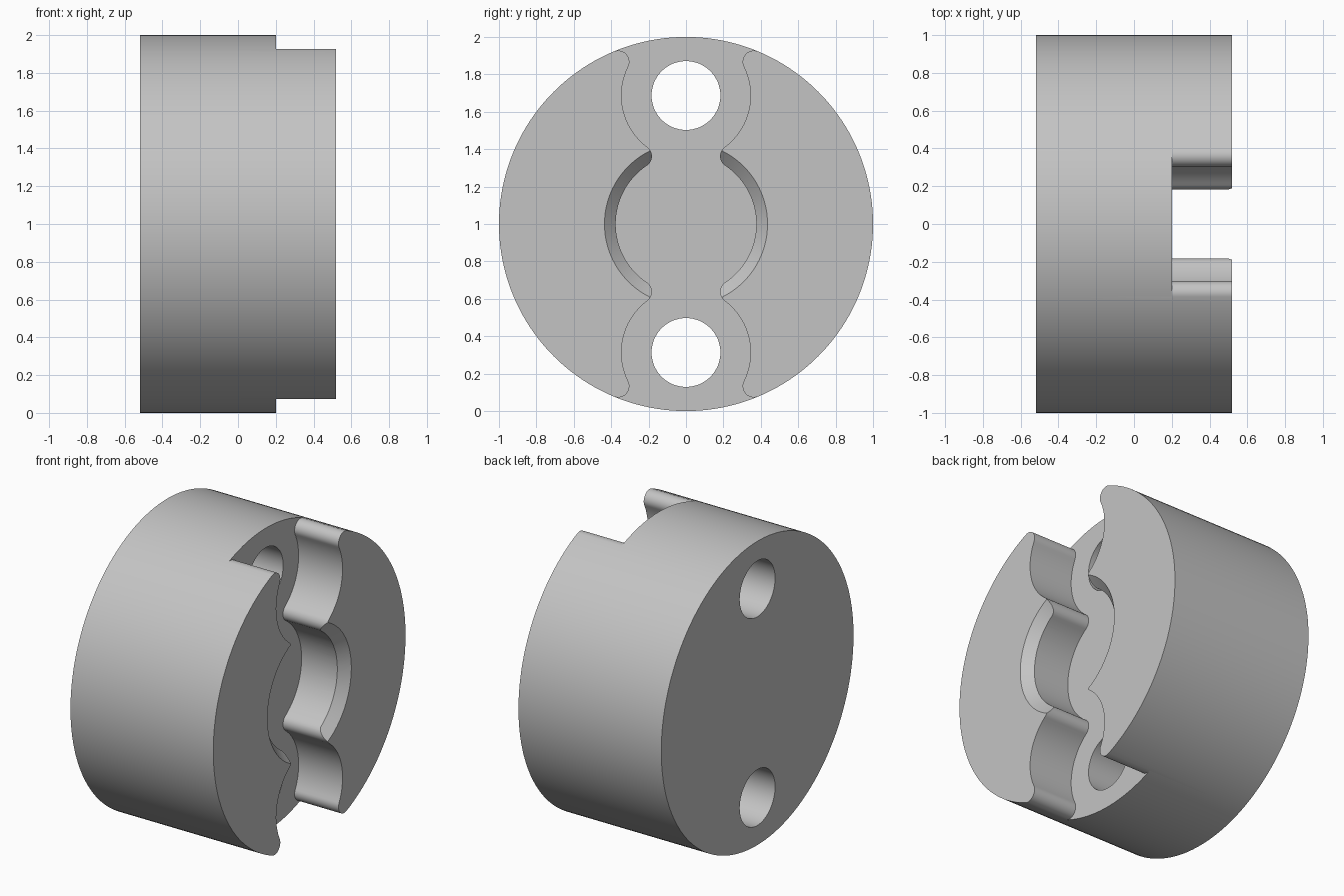
import bpy, bmesh, math
from mathutils import Matrix

if "Cube" in bpy.data.objects:
    bpy.data.objects.remove(bpy.data.objects["Cube"])

X0, X_FLOOR, X1 = -0.52, 0.20, 0.52      # back face, slot floor, jaw face
HOLE_Z, HOLE_R = 0.687, 0.184            # bolt holes, offset from the axis
RELIEF_R, BORE_R, FILLET = 0.345, 0.376, 0.06


def arc(cy, cz, r, a0, a1, n):
    return [(cy + r * math.cos(a0 + (a1 - a0) * i / n),
             cz + r * math.sin(a0 + (a1 - a0) * i / n)) for i in range(n + 1)]


def meet(r_axis, r_hole):
    """Point at given distances from the axis and from the bolt hole centre."""
    z = (r_axis ** 2 - r_hole ** 2 + HOLE_Z ** 2) / (2 * HOLE_Z)
    return math.sqrt(r_axis ** 2 - z ** 2), z


def link(name, bm):
    mesh = bpy.data.meshes.new(name)
    bmesh.ops.recalc_face_normals(bm, faces=bm.faces)
    bm.to_mesh(mesh)
    bm.free()
    ob = bpy.data.objects.new(name, mesh)
    bpy.context.collection.objects.link(ob)
    return ob


def cone_x(name, xa, xb, ra, rb, z, n):
    bm = bmesh.new()
    m = Matrix.Translation(((xa + xb) / 2, 0, z)) @ Matrix.Rotation(math.pi / 2, 4, 'Y')
    bmesh.ops.create_cone(bm, cap_ends=True, segments=n, radius1=ra, radius2=rb,
                          depth=xb - xa, matrix=m)
    return link(name, bm)


# Round body
body = cone_x("chuck_body", X0, X1, 1, 1, 1, 160)

# Slot outline: one quarter, then mirrored twice
ty, tz = meet(1 - FILLET, RELIEF_R + FILLET)         # jaw tip fillet centre
ny, nz = meet(BORE_R + FILLET, RELIEF_R + FILLET)    # jaw nose fillet centre
a_tip = math.atan2(tz, ty)
a_relief = math.atan2(tz - HOLE_Z, ty)
a_low = math.atan2(nz - HOLE_Z, ny)
a_nose = math.atan2(nz, ny)
quarter = [(1.15 * math.cos(a_tip), 1.15 * math.sin(a_tip))]
quarter += arc(ty, tz, FILLET, a_tip, math.pi + a_relief, 14)
quarter += arc(0, HOLE_Z, RELIEF_R, a_relief, a_low, 24)[1:]
quarter += arc(ny, nz, FILLET, math.pi + a_low, math.pi + a_nose, 12)[1:]
quarter += arc(0, 0, BORE_R, a_nose, 0, 20)[1:]
side = quarter + [(y, -z) for y, z in reversed(quarter[:-1])]
outline = side + [(-y, z) for y, z in reversed(side)]

bm = bmesh.new()
face = bm.faces.new([bm.verts.new((X_FLOOR, y, z + 1)) for y, z in outline])
ext = bmesh.ops.extrude_face_region(bm, geom=[face])
bmesh.ops.translate(bm, vec=(0.5, 0, 0),
                    verts=[v for v in ext["geom"] if isinstance(v, bmesh.types.BMVert)])
cutters = [link("slot_cutter", bm)]

# Bolt holes and the 45 degree bevel at the mouth of the bore
for s in (-1, 1):
    cutters.append(cone_x("bolt_hole_cutter", X0 - 0.1, X1 + 0.1, HOLE_R, HOLE_R,
                          1 + s * HOLE_Z, 64))
cutters.append(cone_x("bevel_cutter", X1 - 0.08, X1 + 0.04, 0.356, 0.476, 1, 96))

bpy.context.view_layer.objects.active = body
body.select_set(True)
for c in cutters:
    mod = body.modifiers.new("cut", 'BOOLEAN')
    mod.operation = 'DIFFERENCE'
    mod.solver = 'EXACT'
    mod.object = c
    bpy.ops.object.modifier_apply(modifier=mod.name)
    bpy.data.objects.remove(c)

# Colour and shading
grey = bpy.data.materials.new("plain grey")
grey.diffuse_color = (0.55, 0.55, 0.55, 1)
grey.use_nodes = True
grey.node_tree.nodes["Principled BSDF"].inputs["Base Color"].default_value = grey.diffuse_color
body.data.materials.clear()
body.data.materials.append(grey)
for o in bpy.context.selected_objects:
    o.select_set(o == body)
bpy.ops.object.shade_smooth_by_angle(angle=math.radians(30))
